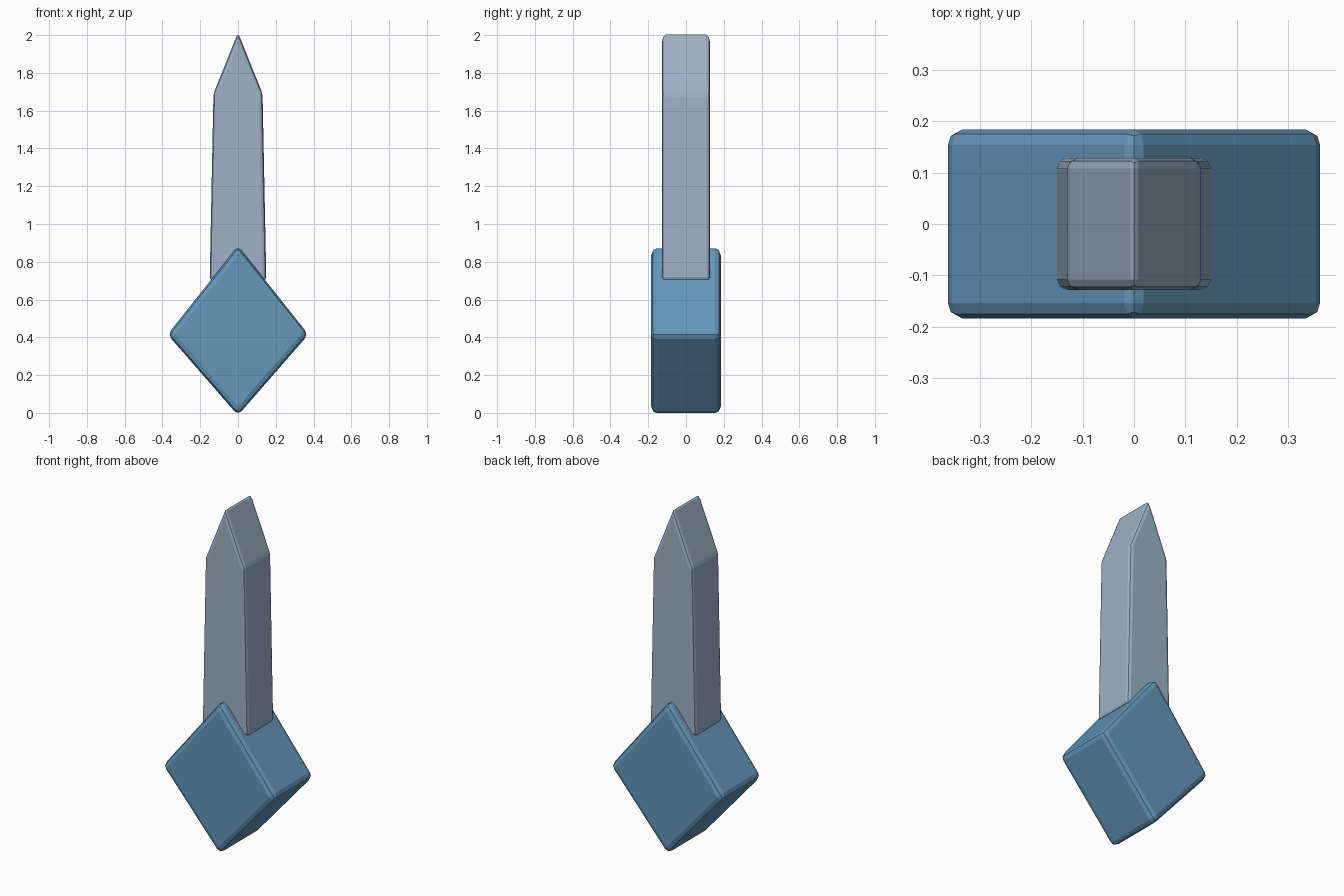
import bpy
import bmesh

cube = bpy.data.objects.get("Cube")
if cube:
    bpy.data.objects.remove(cube, do_unlink=True)


def make_material(name, colour):
    mat = bpy.data.materials.new(name)
    mat.use_nodes = True
    mat.diffuse_color = (*colour, 1)
    mat.node_tree.nodes["Principled BSDF"].inputs["Base Color"].default_value = (*colour, 1)
    return mat


def extruded_profile(name, profile, half_depth, bevel, mat):
    """Extrude an x-z outline along y and round its edges."""
    bm = bmesh.new()
    face = bm.faces.new([bm.verts.new((x, -half_depth, z)) for x, z in profile])
    moved = bmesh.ops.extrude_face_region(bm, geom=[face])["geom"]
    verts = [v for v in moved if isinstance(v, bmesh.types.BMVert)]
    bmesh.ops.translate(bm, verts=verts, vec=(0, 2 * half_depth, 0))
    bmesh.ops.recalc_face_normals(bm, faces=bm.faces)
    mesh = bpy.data.meshes.new(name)
    bm.to_mesh(mesh)
    bm.free()
    mesh.materials.append(mat)
    obj = bpy.data.objects.new(name, mesh)
    bpy.context.collection.objects.link(obj)
    mod = obj.modifiers.new("Rounded edges", "BEVEL")
    mod.width = bevel
    mod.segments = 2
    mod.limit_method = "NONE"
    return obj


steel_blue = make_material("steel blue", (0.13, 0.31, 0.50))
pale_grey_blue = make_material("pale grey blue", (0.34, 0.45, 0.57))

# Diamond-shaped hub
extruded_profile("diamond_hub",
                 [(0, -0.013), (0.373, 0.415), (0, 0.884), (-0.373, 0.415)],
                 0.184, 0.03, steel_blue)

# Tapered pointed blade seated in the hub
extruded_profile("blade",
                 [(-0.15, 0.70), (0.15, 0.70), (0.13, 1.69), (0, 2.013), (-0.13, 1.69)],
                 0.128, 0.02, pale_grey_blue)
